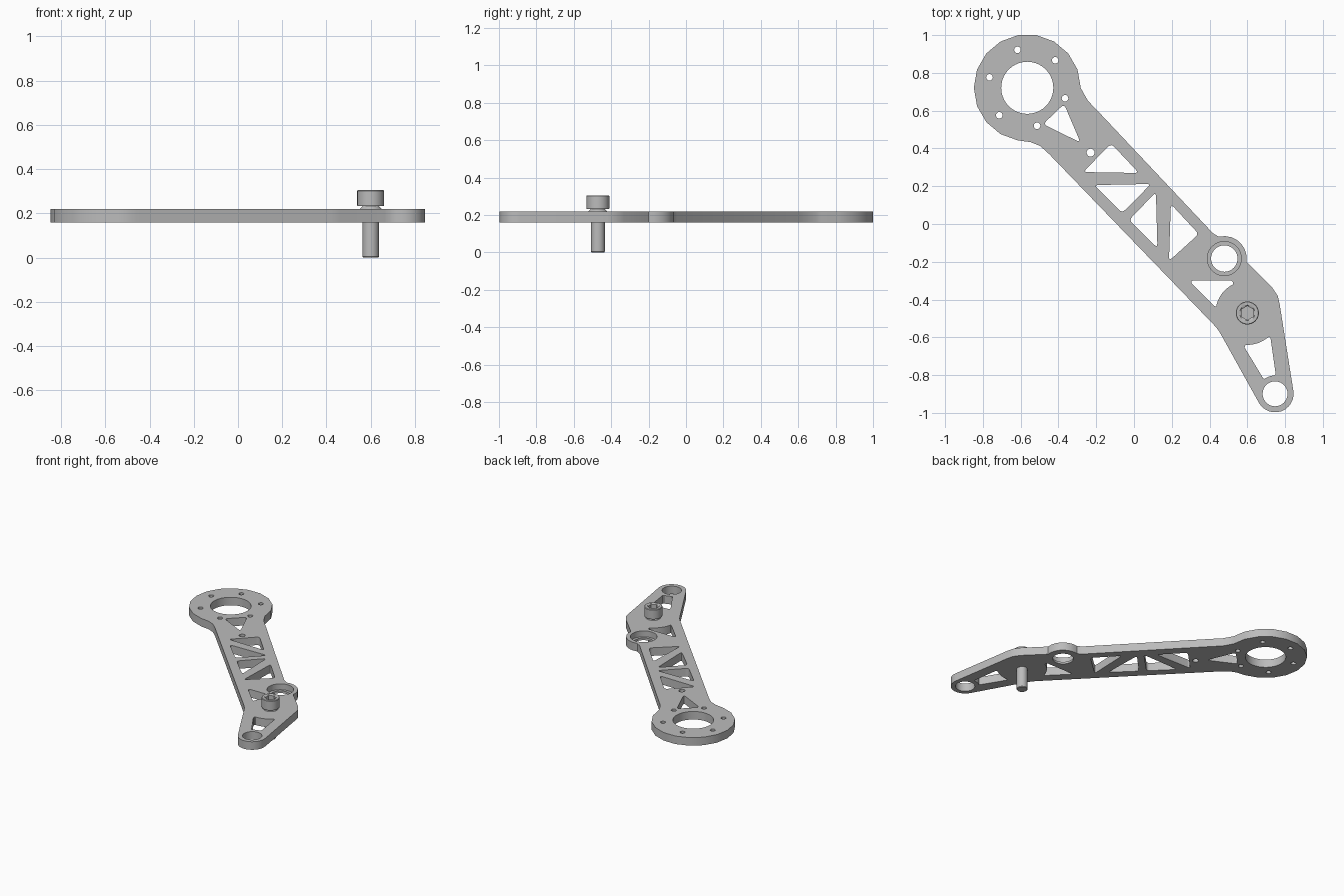
import bpy, bmesh, math

if "Cube" in bpy.data.objects:
    bpy.data.objects.remove(bpy.data.objects["Cube"])

metal = bpy.data.materials.new("grey_metal")
metal.diffuse_color = (0.5, 0.5, 0.5, 1)
metal.use_nodes = True
metal.node_tree.nodes["Principled BSDF"].inputs["Base Color"].default_value = metal.diffuse_color

Z0, Z1 = 0.159, 0.219                 # plate underside and top
RING, BEARING = (-0.565, 0.721), (0.478, -0.183)
SCREW, TIP = (0.6, -0.471), (0.747, -0.899)


def arc(c, r, a0, a1, n):
    """Points on an arc, angles in degrees."""
    return [(c[0] + r * math.cos(math.radians(a0 + (a1 - a0) * i / n)),
             c[1] + r * math.sin(math.radians(a0 + (a1 - a0) * i / n)))
            for i in range(n + 1)]


def circle(c, r, n=40):
    return arc(c, r, 0, 360, n)[:-1]


def rounded(pts, d=0.024, n=4):
    """Polygon with softened corners."""
    out = []
    for i, p in enumerate(pts):
        ends = []
        for q in (pts[i - 1], pts[(i + 1) % len(pts)]):
            k = d / math.dist(p, q)
            ends.append((p[0] + (q[0] - p[0]) * k, p[1] + (q[1] - p[1]) * k))
        a, b = ends
        for j in range(n + 1):
            t = j / n
            out.append(tuple((1 - t) ** 2 * a[m] + 2 * t * (1 - t) * p[m] + t * t * b[m]
                             for m in (0, 1)))
    return out


def finish(ob):
    """Clean normals, colour and shade an object."""
    bm = bmesh.new()
    bm.from_mesh(ob.data)
    bmesh.ops.remove_doubles(bm, verts=bm.verts, dist=1e-5)
    bmesh.ops.recalc_face_normals(bm, faces=bm.faces)
    bm.to_mesh(ob.data)
    bm.free()
    ob.data.materials.clear()
    ob.data.materials.append(metal)
    bpy.ops.object.select_all(action='DESELECT')
    ob.select_set(True)
    bpy.context.view_layer.objects.active = ob
    bpy.ops.object.shade_smooth_by_angle(angle=math.radians(30))


def slab(name, loops, z0, z1):
    """Extruded flat shape; the first loop is the outline, the rest are holes."""
    cu = bpy.data.curves.new(name, 'CURVE')
    cu.dimensions = '2D'
    cu.fill_mode = 'BOTH'
    cu.extrude = (z1 - z0) / 2
    for pts in loops:
        sp = cu.splines.new('POLY')
        sp.points.add(len(pts) - 1)
        for v, p in zip(sp.points, pts):
            v.co = (p[0], p[1], 0, 1)
        sp.use_cyclic_u = True
    src = bpy.data.objects.new(name + "_curve", cu)
    bpy.context.collection.objects.link(src)
    dg = bpy.context.evaluated_depsgraph_get()
    me = bpy.data.meshes.new_from_object(src.evaluated_get(dg))
    bpy.data.objects.remove(src)
    for v in me.vertices:
        v.co.z += (z0 + z1) / 2
    me.name = name
    ob = bpy.data.objects.new(name, me)
    bpy.context.collection.objects.link(ob)
    finish(ob)


# Arm outline: big ring, lower edge, tip, upper edge, bearing bump
outline = (arc(RING, 0.283, 0, 260, 13)
           + [(-0.549, 0.434), (-0.497, 0.413), (-0.449, 0.37),
              (0.423, -0.534), (0.445, -0.56), (0.465, -0.593)]
           + arc(TIP, 0.098, -150, 9, 12)
           + [(0.771, -0.423), (0.761, -0.381), (0.729, -0.333), (0.618, -0.222)]
           + arc(BEARING, 0.119, -8, 104, 7)
           + [(0.417, -0.048), (-0.201, 0.608), (-0.243, 0.651), (-0.269, 0.696)])

# Round holes
holes = [circle(RING, 0.138), circle(BEARING, 0.09), circle(TIP, 0.066),
         circle((-0.23, 0.378), 0.021, 20)]
holes += [circle(c, 0.0175, 16) for c in arc(RING, 0.2075, 44.5, 344.5, 5)]

# Triangular truss windows
for tri in [[(-0.37, 0.635), (-0.283, 0.431), (-0.481, 0.529)],
            [(-0.121, 0.426), (0.026, 0.27), (-0.269, 0.275)],
            [(-0.211, 0.206), (0.09, 0.212), (-0.063, 0.058)],
            [(0.116, 0.169), (0.124, -0.127), (-0.026, 0.021)],
            [(0.195, 0.106), (0.343, -0.053), (0.185, -0.196)]]:
    holes.append(rounded(tri))

# Windows curved around the screw and the tip hole
holes.append([(0.304, -0.312), (0.303, -0.304), (0.312, -0.299), (0.515, -0.299),
              (0.522, -0.305)] + arc(SCREW, 0.169, 116, 168, 8)
             + [(0.43, -0.437), (0.422, -0.432)])
holes.append(arc(SCREW, 0.169, 268, 306, 8)
             + [(0.716, -0.598), (0.723, -0.604), (0.75, -0.795)]
             + arc(TIP, 0.097, 92, 126, 5)
             + [(0.684, -0.817), (0.586, -0.655), (0.587, -0.645)])

slab("arm_plate", [outline] + holes, Z0, Z1)

# Thin lip at the bottom of the bearing counterbore
slab("bearing_lip", [circle(BEARING, 0.09), circle(BEARING, 0.07)], Z0, Z0 + 0.016)

# Socket-head screw: stacked rings, the socket ones hexagonal
rings = [(0.034, 0, 0), (0.037, 0.004, 0), (0.037, Z1 - 0.01, 0), (0.05, Z1 - 0.01, 0),
         (0.05, Z1, 0), (0.037, 0.232, 0), (0.059, 0.232, 0), (0.061, 0.235, 0),
         (0.061, 0.301, 0), (0.058, 0.305, 0), (0.041, 0.305, 0),
         (0.037, 0.3, 1), (0.037, 0.262, 1)]
N = 48
bm = bmesh.new()
loops = []
for r, z, hexed in rings:
    row = []
    for i in range(N):
        a = 2 * math.pi * i / N
        off = (a + math.pi / 6) % (math.pi / 3) - math.pi / 6
        k = math.cos(math.pi / 6) / math.cos(off) if hexed else 1
        row.append(bm.verts.new((SCREW[0] + r * k * math.cos(a),
                                 SCREW[1] + r * k * math.sin(a), z)))
    loops.append(row)
for lo, hi in zip(loops, loops[1:]):
    for i in range(N):
        j = (i + 1) % N
        bm.faces.new((lo[i], lo[j], hi[j], hi[i]))
bm.faces.new(loops[0][::-1])
bm.faces.new(loops[-1])
me = bpy.data.meshes.new("socket_screw")
bm.to_mesh(me)
bm.free()
screw = bpy.data.objects.new("socket_screw", me)
bpy.context.collection.objects.link(screw)
finish(screw)
